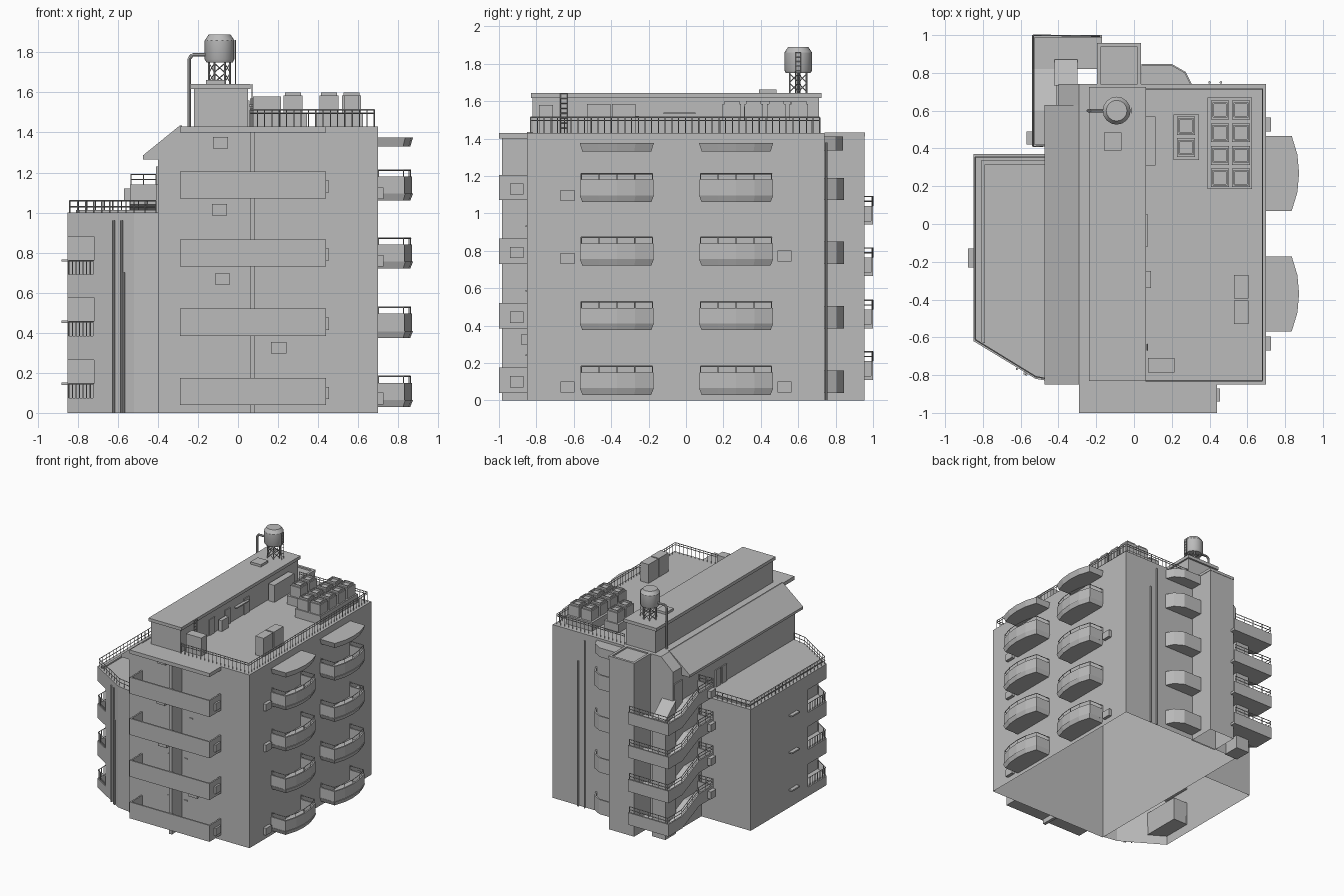
import bpy, bmesh, math
from mathutils import Vector

cube = bpy.data.objects.get("Cube")
if cube:
    bpy.data.objects.remove(cube, do_unlink=True)

gray = bpy.data.materials.new("concrete_gray")
gray.use_nodes = True
gray.diffuse_color = (0.5, 0.5, 0.5, 1)
gray.node_tree.nodes["Principled BSDF"].inputs["Base Color"].default_value = (0.5, 0.5, 0.5, 1)


def finish(name, bm):
    bmesh.ops.recalc_face_normals(bm, faces=bm.faces)
    mesh = bpy.data.meshes.new(name)
    bm.to_mesh(mesh)
    bm.free()
    mesh.materials.append(gray)
    obj = bpy.data.objects.new(name, mesh)
    bpy.context.collection.objects.link(obj)
    return obj


def prism(name, pts, a, b, axis="z"):
    """Extrude a flat outline from a to b along an axis."""
    place = {"x": lambda u, v, w: (w, u, v), "y": lambda u, v, w: (u, w, v),
             "z": lambda u, v, w: (u, v, w)}[axis]
    bm = bmesh.new()
    low = [bm.verts.new(place(u, v, a)) for u, v in pts]
    high = [bm.verts.new(place(u, v, b)) for u, v in pts]
    bm.faces.new(low)
    bm.faces.new(high)
    for i in range(len(pts)):
        j = (i + 1) % len(pts)
        bm.faces.new((low[i], low[j], high[j], high[i]))
    return finish(name, bm)


def box(name, x0, x1, y0, y1, z0, z1):
    return prism(name, [(x0, y0), (x1, y0), (x1, y1), (x0, y1)], z0, z1)


def wall(name, path, z0, z1, thick=0.012):
    """Thin upright wall that follows a path."""
    bm = bmesh.new()
    low = [bm.verts.new((x, y, z0)) for x, y in path]
    high = [bm.verts.new((x, y, z1)) for x, y in path]
    for i in range(len(path) - 1):
        bm.faces.new((low[i], low[i + 1], high[i + 1], high[i]))
    obj = finish(name, bm)
    mod = obj.modifiers.new("thickness", "SOLIDIFY")
    mod.thickness, mod.offset, mod.use_even_offset = thick, 0, True
    return obj


def bar(bm, p, q, r=0.004, sides=4):
    p, q = Vector(p), Vector(q)
    d = q - p
    made = bmesh.ops.create_cone(bm, cap_ends=True, segments=sides, radius1=r, radius2=r, depth=d.length)
    rot = d.to_track_quat("Z", "Y")
    for v in made["verts"]:
        v.co = rot @ v.co + (p + q) / 2


def railing(name, path, height, gap, rails=(1.0,), r=0.0035):
    bm = bmesh.new()
    for p, q in zip(path, path[1:]):
        p, q = Vector(p), Vector(q)
        for f in rails:
            up = Vector((0, 0, height * f))
            bar(bm, p + up, q + up, r)
        n = max(1, round((q - p).length / gap))
        for i in range(n + 1):
            s = p.lerp(q, i / n)
            bar(bm, s, s + Vector((0, 0, height)), r * 0.8)
    return finish(name, bm)


def pipe(name, path, r=0.007):
    bm = bmesh.new()
    for p, q in zip(path, path[1:]):
        bar(bm, p, q, r, 8)
    return finish(name, bm)


def open_base(obj):
    """The shell has no floor."""
    bm = bmesh.new()
    bm.from_mesh(obj.data)
    floor = [f for f in bm.faces if f.normal.z < -0.9 and f.calc_center_median().z < 0.001]
    bmesh.ops.delete(bm, geom=floor, context="FACES_ONLY")
    bm.to_mesh(obj.data)
    bm.free()


# Main block and sloping side roof
block = prism("main_block", [(-0.4, 0), (0.7, 0), (0.7, 1.43), (-0.29, 1.43), (-0.4, 1.33)], -0.85, 0.74, "y")
open_base(block)
prism("sloping_roof", [(-0.475, 1.265), (-0.39, 1.265), (-0.28, 1.405), (-0.28, 1.435), (-0.29, 1.435),
                       (-0.475, 1.285)], -0.85, 0.63, "y")

# Lower wing with corner loggias
wing_plan = [(-0.85, 0.37), (-0.85, -0.62), (-0.52, -0.82), (-0.4, -0.84), (-0.4, 0.37)]
wing = prism("lower_wing", wing_plan, 0, 1.0)
loggia_levels = [0.075, 0.385, 0.69]
for z in loggia_levels:
    cutter = box("loggia_cutter", -0.95, -0.72, -0.8, -0.38, z, z + 0.19)
    cutter.hide_render = True
    mod = wing.modifiers.new("loggia", "BOOLEAN")
    mod.operation, mod.solver, mod.object = "DIFFERENCE", "EXACT", cutter
    bpy.context.view_layer.objects.active = wing
    bpy.ops.object.modifier_apply(modifier=mod.name)
    bpy.data.objects.remove(cutter, do_unlink=True)
    railing("loggia_railing", [(-0.845, -0.38, z), (-0.845, -0.617, z), (-0.72, -0.693, z)], 0.07, 0.022)
    box("side_ledge", -0.88, -0.85, -0.23, -0.13, z + 0.065, z + 0.077)
open_base(wing)
railing("terrace_railing", [(-0.41, 0.355, 1), (-0.84, 0.355, 1), (-0.84, -0.612, 1), (-0.52, -0.808, 1),
                            (-0.41, -0.828, 1)], 0.06, 0.045, (1, 0.5))
wall("terrace_kerb", [(-0.41, 0.325), (-0.8, 0.325), (-0.8, -0.63)], 1.0, 1.012, 0.02)
for y in (0.05, 0.13):
    box("terrace_door", -0.41, -0.39, y, y + 0.06, 1.0, 1.14)

# Front balconies, dividing wall and canopy
levels = [0.04, 0.385, 0.73, 1.07]
for i, z in enumerate(levels):
    box("front_balcony_floor", -0.29, 0.44, -1.0, -0.85, z, z + 0.02)
    wall("front_balcony_parapet", [(-0.284, -0.85), (-0.284, -0.994), (0.434, -0.994), (0.434, -0.85)], z, z + 0.135)
    box("balcony_cooler", 0.44, 0.455, -0.94, -0.87, z + 0.03, z + 0.09)
box("front_divider", 0.06, 0.085, -0.985, -0.85, 0, 1.41)
box("front_canopy", -0.29, 0.44, -1.0, -0.85, 1.4, 1.43)

# Bowed balconies and canopies on the right flank
for y in (-0.37, 0.268):
    plan = [(0.7, y - 0.198), (0.835, y - 0.198), (0.865, y - 0.1), (0.874, y), (0.865, y + 0.1),
            (0.835, y + 0.198), (0.7, y + 0.198)]
    inner = [(0.7 + (px - 0.7) * 0.93, y + (py - y) * 0.96) for px, py in plan]
    for z in levels + [1.34]:
        slab = prism("bowed_slab", plan, z - 0.01, z + 0.025)
        for v in slab.data.vertices:
            if v.co.z < z:
                v.co.x = 0.7 + (v.co.x - 0.7) * 0.92
                v.co.y = y + (v.co.y - y) * 0.93
        if z < 1.3:
            wall("bowed_parapet", inner, z + 0.02, z + 0.11)
            railing("bowed_railing", [(px, py, z + 0.1) for px, py in inner], 0.042, 0.13)
    for v in slab.data.vertices:
        v.co.z += 0.01 if v.co.z > 1.35 else 0

# Rear balconies and stair tower
rear_plan = [(0.04, 0.74), (0.04, 0.84), (0.2, 0.84), (0.27, 0.8), (0.3, 0.74)]
for z in levels:
    prism("rear_balcony_floor", rear_plan, z, z + 0.02)
    wall("rear_balcony_parapet", rear_plan[1:], z, z + 0.12)
prism("rear_canopy", rear_plan, 1.335, 1.41)
tower = box("rear_tower", -0.195, 0.035, 0.73, 0.955, 0, 1.42)
open_base(tower)
wall("rear_tower_kerb", [(-0.187, 0.74), (-0.187, 0.948), (0.028, 0.948), (0.028, 0.74)], 1.41, 1.432, 0.02)
for x, top in ((0.4, 1.38), (0.46, 1.2)):
    pipe("rear_drainpipe", [(x, 0.75, 0), (x, 0.75, top)])

# Outside staircase: landings joined by a sloping flight
for z in (0.11, 0.385, 0.665, 0.94):
    run = [(1.0, z), (0.82, z), (0.6, z + 0.1), (0.41, z + 0.1)]

    def band(h):
        return run + [(y, zz + h) for y, zz in reversed(run)]
    prism("stair_flight", band(0.02), -0.54, -0.4, "x")
    prism("stair_parapet", band(0.1), -0.54, -0.528, "x")
    box("stair_landing", -0.54, -0.17, 0.82, 1.0, z, z + 0.02)
    box("landing_parapet", -0.54, -0.17, 0.988, 1.0, z, z + 0.1)
    box("landing_end", -0.54, -0.4, 0.41, 0.422, z + 0.1, z + 0.2)
    railing("stair_railing", [(-0.18, 0.994, z + 0.1)] + [(-0.534, y, zz + 0.1) for y, zz in run]
            + [(-0.41, 0.416, z + 0.2)], 0.05, 0.08, (1, 0.5))
    box("stair_cooler", -0.57, -0.54, 0.42, 0.49, z + 0.12, z + 0.18)
prism("stair_core", [(0.73, 0), (0.87, 0), (0.87, 0.98), (0.73, 1.1)], -0.42, -0.3, "x")
box("stair_shed", -0.41, -0.3, 0.63, 0.735, 1.0, 1.23)

# Penthouse
box("penthouse", -0.22, 0.05, -0.82, 0.71, 1.43, 1.62)
box("penthouse_roof", -0.237, 0.063, -0.83, 0.725, 1.617, 1.643)
box("roof_hatch", -0.16, -0.065, 0.39, 0.485, 1.64, 1.662)
for y in (-0.45, -0.25, 0.0):
    box("penthouse_door", 0.045, 0.057, y, y + 0.07, 1.43, 1.56)
box("door_canopy", 0.05, 0.075, -0.12, 0.05, 1.53, 1.54)
railing("ladder", [(0.07, -0.67, 1.43), (0.07, -0.635, 1.43)], 0.21, 0.035, [i / 8 for i in range(1, 9)], 0.003)

# Roof railing and rooftop units
railing("roof_railing", [(0.06, -0.83, 1.43), (0.68, -0.83, 1.43), (0.68, 0.715, 1.43), (0.06, 0.715, 1.43)],
        0.083, 0.036, (1, 0.8), 0.0035)


def cooler(x, y, top):
    box("cooling_unit", x - 0.047, x + 0.047, y - 0.05, y + 0.05, 1.43, top - 0.015)
    wall("cooling_unit_rim", [(x + a * 0.036, y + b * 0.036) for a, b in
                              ((-1, -1), (1, -1), (1, 1), (-1, 1), (-1, -1))], top - 0.016, top, 0.008)


for y in (0.245, 0.362, 0.483, 0.603):
    for x in (0.455, 0.567):
        cooler(x, y, 1.6)
box("cooling_base", 0.39, 0.625, 0.185, 0.67, 1.43, 1.5)
for y in (0.405, 0.52):
    cooler(0.275, y, 1.6)
box("cooling_base_small", 0.21, 0.345, 0.34, 0.58, 1.43, 1.5)
box("roof_cabinet_right", 0.53, 0.605, -0.53, -0.405, 1.43, 1.585)
box("roof_cabinet_right_twin", 0.53, 0.605, -0.395, -0.27, 1.43, 1.585)
box("roof_cabinet_front", 0.075, 0.215, -0.785, -0.71, 1.43, 1.58)
box("roof_cabinet_rear", 0.06, 0.115, 0.31, 0.57, 1.43, 1.57)
box("roof_crate", 0.06, 0.09, -0.34, -0.25, 1.43, 1.52)

# Wall cooler boxes and vents
for x, z in ((-0.125, 1.32), (-0.13, 0.985), (-0.115, 0.64), (0.165, 0.297)):
    box("front_wall_cooler", x, x + 0.076, -0.88, -0.85, z, z + 0.057)
for y, z in ((-0.67, 1.067), (-0.67, 0.73), (-0.67, 0.043), (0.49, 0.743), (0.49, 0.043)):
    box("flank_wall_cooler", 0.7, 0.726, y, y + 0.075, z, z + 0.058)
for x, z in ((0.17, 0.93), (-0.03, 0.585), (0.12, 0.585), (-0.03, 0.24), (0.12, 0.24)):
    box("front_vent", x - 0.014, x + 0.014, -0.857, -0.85, z - 0.004, z + 0.004)
for x, top in ((-0.62, 0.96), (-0.58, 0.96), (-0.57, 0.7)):
    y = -0.628 - (x + 0.85) * 0.606
    pipe("front_drainpipe", [(x, y, 0), (x, y, top)], 0.006)

# Water tank on braced legs, with feed pipe
cx, cy = -0.092, 0.6
bm = bmesh.new()
rings = []
for r, z in ((0.066, 1.75), (0.074, 1.765), (0.074, 1.86), (0.055, 1.888)):
    rings.append([bm.verts.new((cx + r * math.cos(a * math.pi / 8), cy + r * math.sin(a * math.pi / 8), z))
                  for a in range(16)])
for lo, hi in zip(rings, rings[1:]):
    for i in range(16):
        bm.faces.new((lo[i], lo[i - 1], hi[i - 1], hi[i]))
bm.faces.new(rings[0])
bm.faces.new(rings[-1])
tank = finish("water_tank", bm)
bpy.context.view_layer.objects.active = tank
tank.select_set(True)
bpy.ops.object.shade_smooth_by_angle()
tank.select_set(False)


def leg(i, z):
    r, a = 0.052, i * math.pi / 3
    return (cx + r * math.cos(a), cy + r * math.sin(a), z)


bm = bmesh.new()
for i in range(6):
    bar(bm, leg(i, 1.64), leg(i, 1.755), 0.005)
    for z in (1.65, 1.7):
        bar(bm, leg(i, z), leg(i + 1, z + 0.045), 0.003)
        bar(bm, leg(i + 1, z), leg(i, z + 0.045), 0.003)
finish("tank_legs", bm)
pipe("tank_feed_pipe", [(-0.243, cy, 1.43), (-0.243, cy, 1.77), (-0.228, cy, 1.787), (-0.16, cy, 1.787)], 0.009)
railing("tank_ladder", [(cx + 0.08, cy - 0.014, 1.64), (cx + 0.08, cy + 0.014, 1.64)], 0.22, 0.03,
        [i / 9 for i in range(1, 10)], 0.0025)
